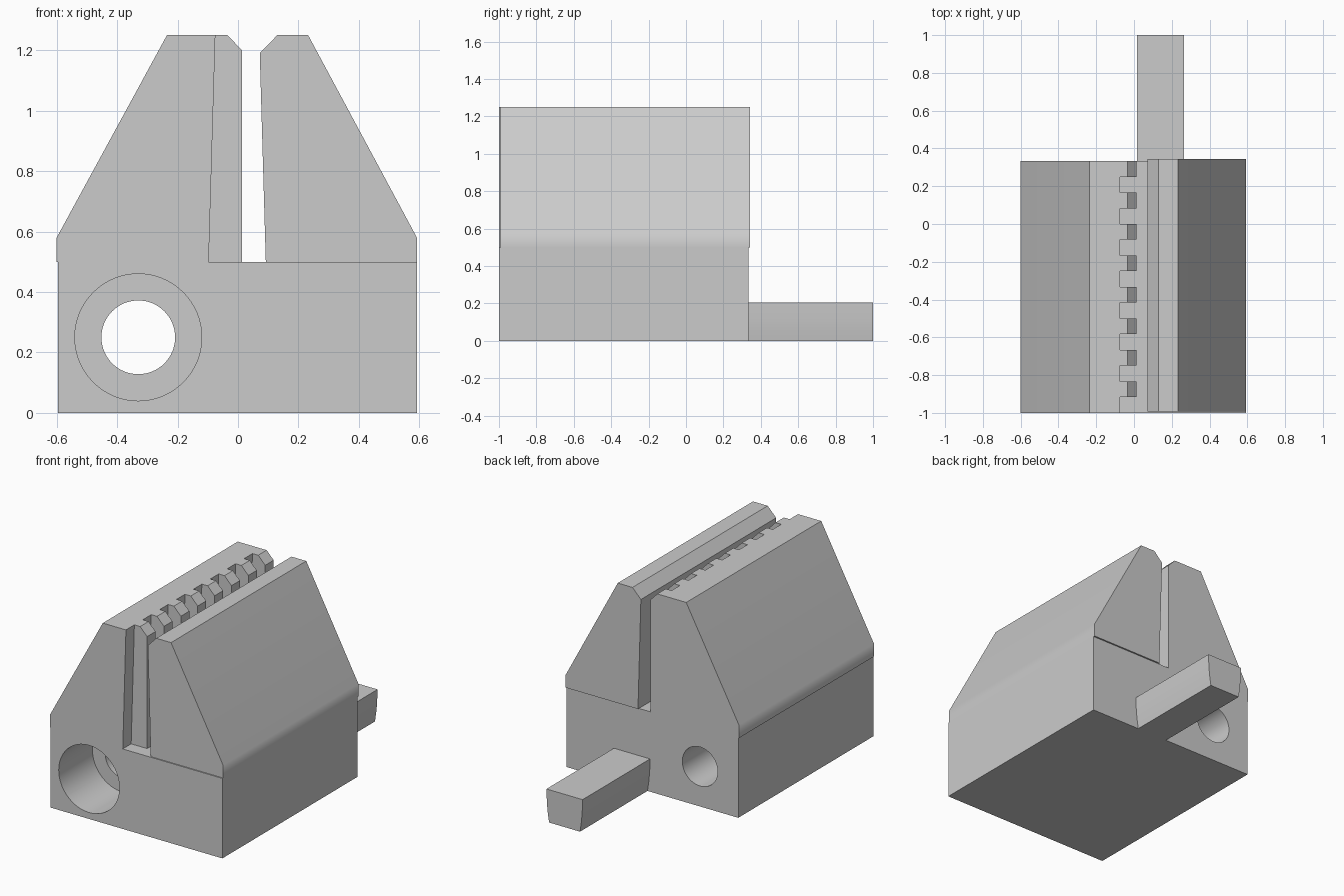
import bpy
import math

if "Cube" in bpy.data.objects:
    bpy.data.objects.remove(bpy.data.objects["Cube"])

GREY = (0.6, 0.6, 0.6, 1.0)
grey = bpy.data.materials.new("plain grey")
grey.use_nodes = True
grey.diffuse_color = GREY
grey.node_tree.nodes["Principled BSDF"].inputs["Base Color"].default_value = GREY

BACK = 1 / 3          # rear face of the body
PITCH = 1 / 6         # tooth spacing
HOLE_X, HOLE_Z = -0.33, 0.25


def extrude(name, profile, y0, y1):
    """Extrude an (x, z) outline along y into a closed solid."""
    n = len(profile)
    verts = [(x, y, z) for y in (y0, y1) for x, z in profile]
    faces = [tuple(range(n)), tuple(reversed(range(n, 2 * n)))]
    faces += [((i + 1) % n, i, n + i, n + (i + 1) % n) for i in range(n)]
    mesh = bpy.data.meshes.new(name)
    mesh.from_pydata(verts, [], faces)
    mesh.materials.append(grey)
    obj = bpy.data.objects.new(name, mesh)
    bpy.context.collection.objects.link(obj)
    return obj


def disc(radius, count=64):
    return [(HOLE_X + radius * math.cos(2 * math.pi * i / count),
             HOLE_Z + radius * math.sin(2 * math.pi * i / count)) for i in range(count)]


def cut(target, cutter):
    mod = target.modifiers.new(cutter.name, "BOOLEAN")
    mod.operation = "DIFFERENCE"
    mod.solver = "EXACT"
    mod.object = cutter
    cutter.hide_render = True
    cutter.hide_set(True)


def smooth(obj, angle=35):
    bpy.ops.object.select_all(action="DESELECT")
    obj.select_set(True)
    bpy.context.view_layer.objects.active = obj
    bpy.ops.object.shade_smooth_by_angle(angle=math.radians(angle))


def bake(obj):
    """Apply the modifiers and delete the cutters they used."""
    cutters = [m.object for m in obj.modifiers]
    graph = bpy.context.evaluated_depsgraph_get()
    obj.data = bpy.data.meshes.new_from_object(obj.evaluated_get(graph))
    obj.modifiers.clear()
    for c in cutters:
        bpy.data.objects.remove(c)


# Body block with a counterbored hole running front to back
base = extrude("base_block", [(-0.595, 0), (0.592, 0), (0.592, 0.5), (-0.595, 0.5)], -1, BACK)
cut(base, extrude("through_hole_cutter", disc(0.122), -1.1, 0.5))
cut(base, extrude("counterbore_cutter", disc(0.21), -1.1, -0.667))
bake(base)
smooth(base)

# Toothless jaw with a chamfered lip
plain_jaw = extrude("plain_jaw", [(0.092, 0.5), (0.592, 0.5), (0.592, 0.58), (0.232, 1.25),
                                  (0.13, 1.25), (0.072, 1.19)], -0.993, 0.343)

# Notched jaw: sloped backing with a row of chamfered teeth
notched_jaw = extrude("notched_jaw", [(-0.6, 0.5), (-0.097, 0.5), (-0.075, 1.25),
                                      (-0.235, 1.25), (-0.6, 0.58)], -1, BACK)
tooth = [(-0.097, 0.5), (0.013, 0.5), (0.013, 1.2), (-0.035, 1.25), (-0.075, 1.25)]
for i in range(8):
    rear = BACK - i * PITCH
    extrude(f"jaw_tooth_{i + 1}", tooth, rear - PITCH / 2, rear)

for jaw in (plain_jaw, notched_jaw):
    smooth(jaw)
    jaw.modifiers.new("face weighted shading", "WEIGHTED_NORMAL").keep_sharp = True

# Rear bar, slightly narrower at the bottom
bar = extrude("rear_bar", [(0.033, 0), (0.247, 0), (0.256, 0.06), (0.262, 0.12), (0.265, 0.205),
                           (0.015, 0.205), (0.018, 0.12), (0.024, 0.06)], BACK, 1)
smooth(bar)
